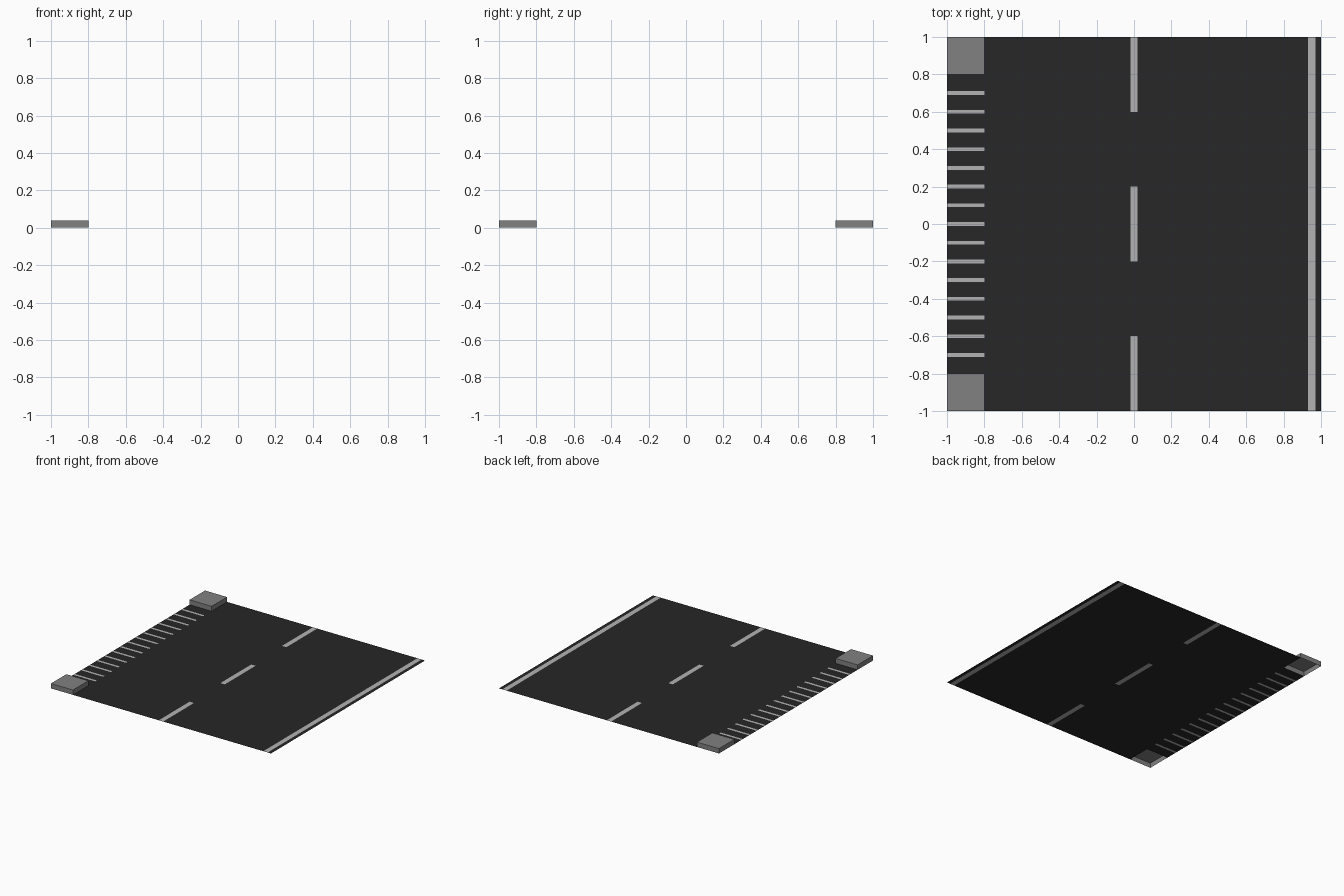
import bpy, bmesh

if "Cube" in bpy.data.objects:
    bpy.data.objects.remove(bpy.data.objects["Cube"])


def material(name, grey):
    m = bpy.data.materials.new(name)
    m.diffuse_color = (grey, grey, grey, 1)
    m.use_nodes = True
    m.node_tree.nodes["Principled BSDF"].inputs["Base Color"].default_value = m.diffuse_color
    return m


def finish(name, bm, mat):
    bmesh.ops.remove_doubles(bm, verts=bm.verts, dist=1e-5)
    mesh = bpy.data.meshes.new(name)
    bm.to_mesh(mesh)
    bm.free()
    obj = bpy.data.objects.new(name, mesh)
    mesh.materials.append(mat)
    bpy.context.collection.objects.link(obj)


def sheet(name, rects, mat):
    """Flat upward-facing rectangles (x0, x1, y0, y1) at ground level."""
    bm = bmesh.new()
    for x0, x1, y0, y1 in rects:
        bm.faces.new([bm.verts.new((x, y, 0)) for x, y in
                      ((x0, y0), (x1, y0), (x1, y1), (x0, y1))])
    finish(name, bm, mat)


def gaps(spans, lo, hi):
    """Intervals left over between sorted spans."""
    edges = [lo] + [v for s in spans for v in s] + [hi]
    return [(a, b) for a, b in zip(edges[::2], edges[1::2]) if b - a > 1e-6]


asphalt = material("asphalt", 0.02)
paint = material("paint", 0.45)
concrete = material("concrete", 0.22)

BLOCK = 0.2
HEIGHT = 0.04
bars = [(k * 0.1 - 0.01, k * 0.1 + 0.01) for k in range(-7, 8)]
dashes = [(-1, -0.6), (-0.2, 0.2), (0.6, 1)]

# Painted markings, set flush into the road
sheet("parking_bars", [(-1, -0.8, *s) for s in bars], paint)
sheet("centre_dashes", [(-0.02, 0.02, *s) for s in dashes], paint)
sheet("edge_line", [(0.93, 0.97, -1, 1)], paint)

# Road surface fills everything around the markings and blocks
road = [(-0.8, -0.02, -1, 1), (0.02, 0.93, -1, 1), (0.97, 1, -1, 1)]
road += [(-1, -0.8, *s) for s in gaps(bars, -0.8, 0.8)]
road += [(-0.02, 0.02, *s) for s in gaps(dashes, -1, 1)]
sheet("road_surface", road, asphalt)

# Raised corner blocks, open underneath
for name, side in (("front_block", -1), ("back_block", 1)):
    bm = bmesh.new()
    bmesh.ops.create_cube(bm, size=1)
    for v in bm.verts:
        v.co = (v.co.x * BLOCK - 0.9, v.co.y * BLOCK + side * 0.9,
                (v.co.z + 0.5) * HEIGHT)
    bm.normal_update()
    bottom = [f for f in bm.faces if f.normal.z < -0.5]
    bmesh.ops.delete(bm, geom=bottom, context='FACES_ONLY')
    finish(name, bm, concrete)
